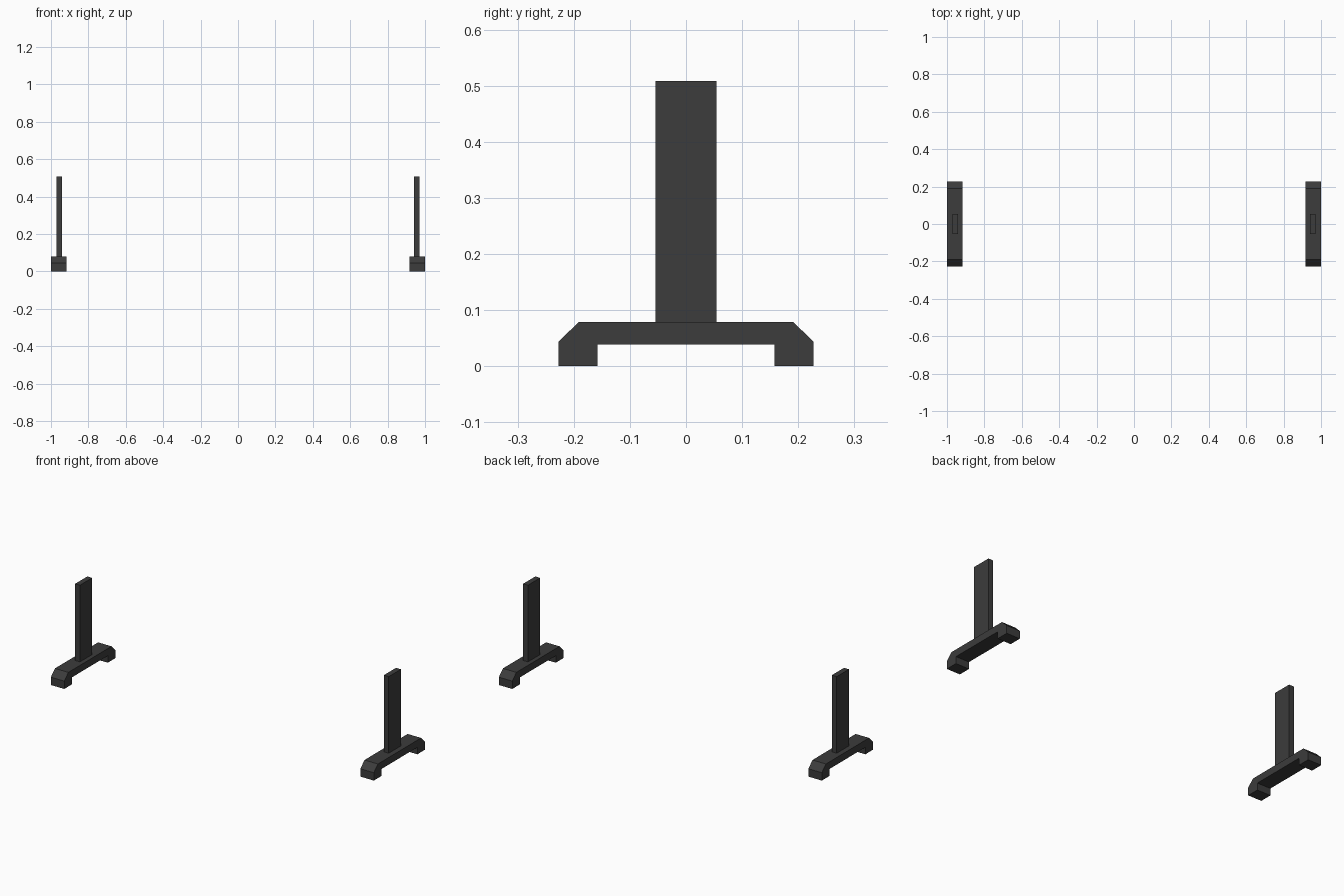
import bpy, bmesh

if "Cube" in bpy.data.objects:
    bpy.data.objects.remove(bpy.data.objects["Cube"])

mat = bpy.data.materials.new("charcoal")
mat.diffuse_color = (0.045, 0.045, 0.045, 1)
mat.use_nodes = True
mat.node_tree.nodes["Principled BSDF"].inputs["Base Color"].default_value = mat.diffuse_color


def extrude_x(name, profile, x0, x1):
    """Extrude a closed (y, z) profile along x."""
    bm = bmesh.new()
    face = bm.faces.new([bm.verts.new((x0, y, z)) for y, z in profile])
    new = bmesh.ops.extrude_face_region(bm, geom=[face])["geom"]
    moved = [v for v in new if isinstance(v, bmesh.types.BMVert)]
    bmesh.ops.translate(bm, verts=moved, vec=(x1 - x0, 0, 0))
    bmesh.ops.recalc_face_normals(bm, faces=bm.faces)
    mesh = bpy.data.meshes.new(name)
    bm.to_mesh(mesh)
    bm.free()
    mesh.materials.append(mat)
    bpy.context.collection.objects.link(bpy.data.objects.new(name, mesh))


# Foot: chamfered bar raised on two end pads
half = [(0.158, 0.039), (0.158, 0), (0.227, 0), (0.227, 0.044), (0.191, 0.079)]
foot = half + [(-y, z) for y, z in reversed(half)]

# Post: flat upright plank
post = [(-0.054, 0.078), (0.054, 0.078), (0.054, 0.508), (-0.054, 0.508)]

for side, s in (("left", -1), ("right", 1)):
    extrude_x(side + "_foot", foot, s * 0.917, s * 1.0)
    extrude_x(side + "_post", post, s * 0.941, s * 0.971)
